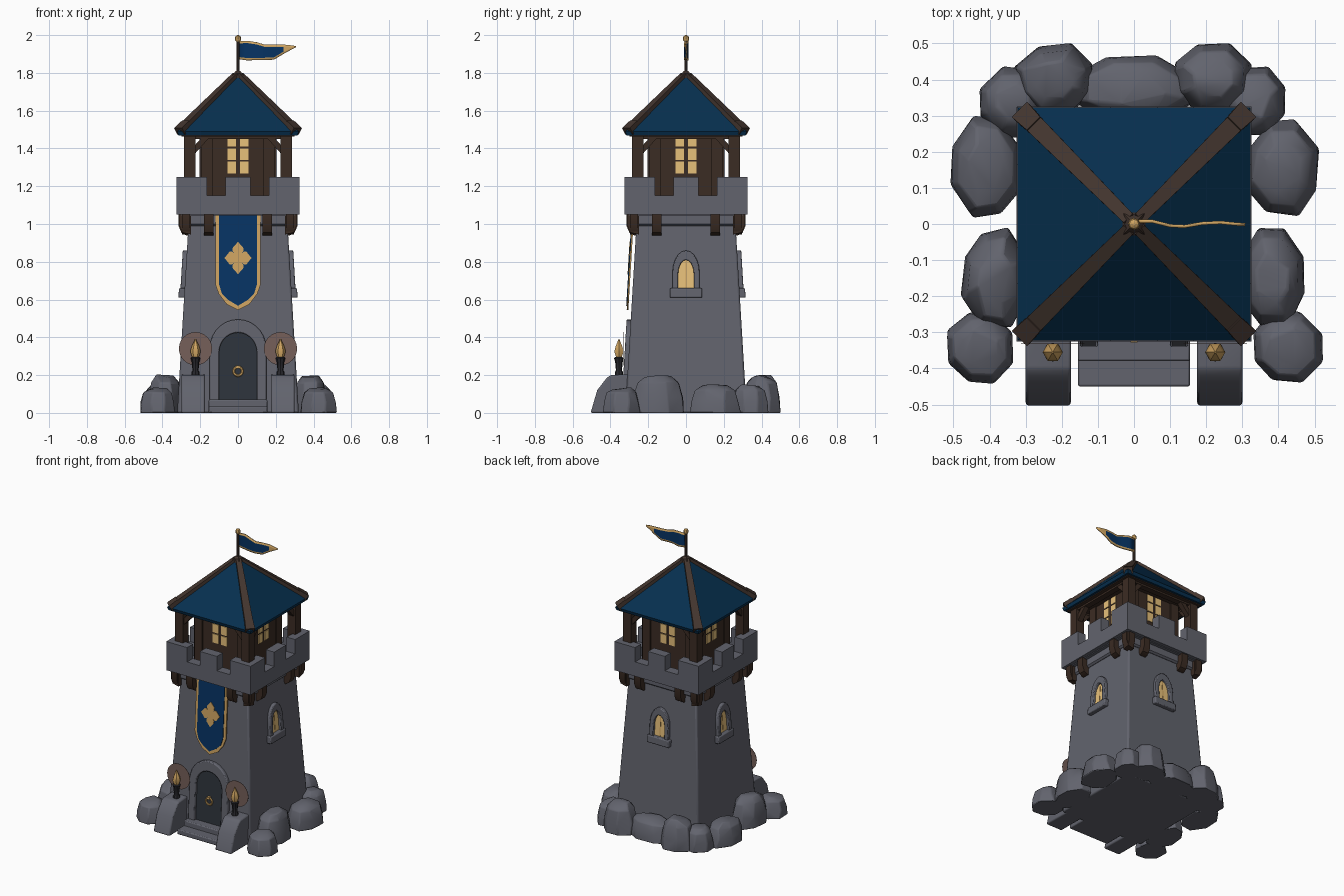
import bpy, bmesh, math, random
from mathutils import Matrix, Vector

if "Cube" in bpy.data.objects:
    bpy.data.objects.remove(bpy.data.objects["Cube"])

def material(name, r, g, b):
    m = bpy.data.materials.new(name)
    m.diffuse_color = (r, g, b, 1)
    m.use_nodes = True
    m.node_tree.nodes["Principled BSDF"].inputs["Base Color"].default_value = m.diffuse_color
    return m

STONE = material("stone grey", 0.122, 0.126, 0.154)
ROOF = material("roof blue", 0.002, 0.029, 0.078)
CLOTH = material("cloth blue", 0.002, 0.033, 0.125)
WOOD = material("dark wood", 0.044, 0.025, 0.017)
RIDGE = material("ridge wood", 0.056, 0.036, 0.028)
GOLD = material("gold trim", 0.62, 0.37, 0.12)
LIGHT = material("window light", 0.86, 0.57, 0.21)
DOOR = material("door slate", 0.027, 0.034, 0.045)
IRON = material("iron", 0.02, 0.02, 0.025)
GLOW = material("torch glow", 0.18, 0.115, 0.10)
SIDES = [i * math.pi / 2 for i in range(4)]

def finish(name, bm, mats, angle=0.0, bevel=0.0):
    bmesh.ops.transform(bm, matrix=Matrix.Rotation(angle, 4, 'Z'), verts=bm.verts)
    bmesh.ops.recalc_face_normals(bm, faces=bm.faces)
    me = bpy.data.meshes.new(name)
    for f in bm.faces:
        f.smooth = True
    bm.to_mesh(me)
    bm.free()
    me.set_sharp_from_angle(angle=math.radians(35))
    for m in (mats if isinstance(mats, list) else [mats]):
        me.materials.append(m)
    ob = bpy.data.objects.new(name, me)
    bpy.context.collection.objects.link(ob)
    if bevel:
        b = ob.modifiers.new("soft edges", 'BEVEL')
        b.width, b.segments = bevel, 2
    return ob

def loft(name, rings, mat, angle=0.0, bevel=0.0):
    """Joins rings of equal length and caps both ends."""
    bm = bmesh.new()
    rs = [[bm.verts.new(p) for p in r] for r in rings]
    n = len(rs[0])
    for a, b in zip(rs, rs[1:]):
        for i in range(n):
            bm.faces.new((a[i], a[(i + 1) % n], b[(i + 1) % n], b[i]))
    bm.faces.new(rs[0])
    bm.faces.new(rs[-1])
    return finish(name, bm, mat, angle, bevel)

def square(h, z):
    return [(-h, -h, z), (h, -h, z), (h, h, z), (-h, h, z)]

def box(name, x0, x1, y0, y1, z0, z1, mat, angle=0.0, bevel=0.0):
    return loft(name, [[(x0, y0, z), (x1, y0, z), (x1, y1, z), (x0, y1, z)] for z in (z0, z1)], mat, angle, bevel)

def wall(z):  # half width of the tapered tower
    return 0.322 - 0.06 * z

def slab(name, pts, d0, d1, mat, angle=0.0, bevel=0.0):
    """Outline (x, z) laid on the sloping wall, from depth d0 to d1."""
    return loft(name, [[(x, -wall(z) - d, z) for x, z in pts] for d in (d0, d1)], mat, angle, bevel)

def side_profile(name, pts, x0, x1, mat, angle=0.0, bevel=0.0):
    return loft(name, [[(x, y, z) for y, z in pts] for x in (x0, x1)], mat, angle, bevel)

def turned(name, x, y, prof, mat, n=8):
    return loft(name, [[(x + r * math.cos(k * math.tau / n), y + r * math.sin(k * math.tau / n), z)
                        for k in range(n)] for r, z in prof], mat)

def beam(name, p, q, w0, w1, t, mat, angle=0.0):
    p, q = Vector(p), Vector(q)
    d = (q - p).normalized()
    s = d.cross(Vector((0, 0, 1))).normalized()
    u = s.cross(d)
    return loft(name, [[c + s * w * a + u * t * b for a, b in ((-.5, -.5), (.5, -.5), (.5, .5), (-.5, .5))]
                       for c, w in ((p, w0), (q, w1))], mat, angle)

def arch(hw, z0, zs, zt, n=10):
    return [(-hw, z0)] + [(-hw * math.cos(math.pi * i / n), zs + (zt - zs) * math.sin(math.pi * i / n))
                          for i in range(n + 1)] + [(hw, z0)]

# Tower body, collar and platform
loft("tower_body", [square(wall(z), z) for z in (0, 0.5, 1.02)], STONE, bevel=0.01)
loft("collar", [square(0.266, 0.99), square(0.278, 1.0), square(0.278, 1.05)], STONE)
box("platform", -0.3, 0.3, -0.3, 0.3, 1.045, 1.09, STONE)

# Battlements: one notched, mitred wall per side
notch = [(-.325, 1.05), (.325, 1.05), (.325, 1.25), (.165, 1.25), (.165, 1.15), (.065, 1.15), (.065, 1.25),
         (-.065, 1.25), (-.065, 1.15), (-.165, 1.15), (-.165, 1.25), (-.325, 1.25)]
for a in SIDES:
    outer = [(x, -.325, z) for x, z in notch]
    inner = [(max(-.26, min(.26, x)), -.26, z) for x, z in notch]
    loft("battlement", [outer, inner], STONE, a)
    for s in (-1, 1):  # corbels
        side_profile("corbel", [(-.25, 1.05), (-.315, 1.05), (-.315, .99), (-.3, .955), (-.275, .94), (-.25, .94)],
                     s * .155 - .024, s * .155 + .024, WOOD, a)
        side_profile("corner_corbel", [(-.25, 1.05), (-.31, 1.05), (-.31, .99), (-.295, .955), (-.25, .945)],
                     s * .275 - .022, s * .275 + .022, WOOD, a)

# Cabin with lit windows, posts and braces
box("cabin", -.195, .195, -.195, .195, 1.08, 1.48, WOOD)
for a in SIDES:
    for x0 in (-.056, .010):
        for z0, z1 in ((1.268, 1.33), (1.34, 1.4), (1.41, 1.458)):
            box("cabin_pane", x0, x0 + .046, -.2, -.19, z0, z1, LIGHT, a)
    for s in (-1, 1):
        box("cabin_corner_board", s * .165 - .03, s * .165 + .03, -.203, -.17, 1.08, 1.47, WOOD, a)
        beam("brace", (s * .25, -.255, 1.37), (s * .165, -.255, 1.465), .035, .035, .03, WOOD, a)
    box("post", .225, .285, -.285, -.225, 1.08, 1.47, WOOD, a)
    box("top_beam", -.28, .28, -.275, -.235, 1.45, 1.475, WOOD, a)

# Roof with hip ridges
box("roof_underside", -.3, .3, -.3, .3, 1.462, 1.48, WOOD)
loft("roof", [square(.315, 1.468), square(.322, 1.49), square(.005, 1.8)], ROOF)
for a in SIDES:
    beam("hip_ridge", (.305, .305, 1.498), (.01, .01, 1.787), .055, .035, .03, RIDGE, a)
    beam("hip_end", (.309, .309, 1.491), (.27, .27, 1.53), .06, .052, .042, RIDGE, a)
loft("roof_cap", [square(.034, 1.765), square(.028, 1.79), square(.012, 1.81)], RIDGE)

# Flag pole and pennant
turned("flag_pole", 0, 0, [(.009, 1.78), (.008, 1.972)], RIDGE)
turned("pole_ball", 0, 0, [(.006, 1.962), (.015, 1.972), (.017, 1.983), (.013, 1.994), (.004, 2.0)], GOLD)
bm = bmesh.new()
cols = []
for x, lo, hi in ((.005, 1.872, 1.968), (.05, 1.866, 1.97), (.1, 1.868, 1.962), (.14, 1.868, 1.95),
                  (.19, 1.87, 1.95), (.24, 1.9, 1.95), (.28, 1.922, 1.946), (.308, 1.936, 1.942)):
    y = .011 * math.cos((x - .03) * math.tau / .2) * (1 - x / .4)
    e = min(.012, (hi - lo) * .4)
    cols.append([bm.verts.new((x, y, z)) for z in (lo, lo + e, hi - e, hi)])
for i, (c, d) in enumerate(zip(cols, cols[1:])):
    for j in range(3):
        f = bm.faces.new((c[j], d[j], d[j + 1], c[j + 1]))
        f.material_index = 0 if j == 1 and i < 5 else 1
m = finish("pennant", bm, [CLOTH, GOLD]).modifiers.new("thickness", 'SOLIDIFY')
m.thickness, m.offset = .009, 0

# Hanging banner with gold edge and cross
def banner(hw, top, tip):
    return [(-hw, top), (-hw, .68), (-hw * .85, .63), (-hw * .5, tip + .03), (0, tip),
            (hw * .5, tip + .03), (hw * .85, .63), (hw, .68), (hw, top)]
slab("banner_edge", banner(.12, 1.046, .545), .016, .0245, GOLD)
slab("banner_cloth", banner(.1, 1.045, .567), .02, .0285, CLOTH)
arm = [(-.02, .02), (-.031, .034), (-.031, .05), (-.016, .064), (0, .08), (.016, .064), (.031, .05), (.031, .034)]
cross = []
for k in range(4):
    c, s = ((1, 0), (0, -1), (-1, 0), (0, 1))[k]
    cross += [((x * c - z * s) * .9, .82 + (x * s + z * c) * 1.08) for x, z in arm]
slab("banner_cross", cross, .0235, .0315, GOLD)

# Arched windows on the sides and back
for a in SIDES[1:]:
    slab("window_light", arch(.045, .66, .73, .815), -.01, .004, LIGHT, a)
    slab("window_mullion", [(-.003, .66), (.003, .66), (.003, .81), (-.003, .81)], 0, .006, GOLD, a)
    slab("window_frame", arch(.072, .655, .74, .86) + arch(.042, .655, .73, .81)[::-1], -.01, .022, STONE, a, .005)
    slab("window_sill", [(-.085, .61), (.085, .61), (.085, .66), (-.085, .66)], -.01, .03, STONE, a, .006)

# Door, frame and ring
slab("door", arch(.105, .06, .32, .43), -.01, .004, DOOR)
slab("door_frame", arch(.15, .02, .34, .495, 14) + arch(.1, .02, .32, .425, 14)[::-1], -.01, .022, STONE, 0, .006)
bpy.ops.mesh.primitive_torus_add(major_radius=.023, minor_radius=.007, major_segments=16, minor_segments=6,
                                 location=(0, -wall(.22) - .01, .22), rotation=(math.pi / 2, 0, 0))
bpy.context.object.name = "door_ring"
bpy.context.object.data.materials.append(GOLD)
box("ring_mount", -.01, .01, -.328, -.3, .236, .252, GOLD)

# Steps, plinths and torches
box("upper_step", -.155, .155, -.38, -.29, 0, .07, STONE, 0, .006)
box("lower_step", -.155, .155, -.45, -.3, 0, .035, STONE, 0, .006)
for s in (-1, 1):
    x = s * .225
    side_profile("plinth", [(-.29, 0), (-.505, 0), (-.47, .12), (-.42, .185), (-.4, .2), (-.29, .205)],
                 s * .175, s * .3, STONE, 0, .008)
    turned("torch_holder", x, -.355, [(.022, .19), (.022, .215), (.016, .225), (.02, .27), (.026, .29), (.018, .296)], IRON)
    turned("torch_flame", x, -.355, [(.014, .285), (.028, .325), (.02, .352), (.002, .392)], GOLD, 6)
    disc = [(x + .088 * math.cos(k * math.tau / 24), .34 + .088 * math.sin(k * math.tau / 24)) for k in range(24)]
    loft("torch_glow", [[(u, y, z) for u, z in disc] for y in (-.333, -.331)], GLOW)

# Boulders round the foot: hulls of shrinking jittered, squarish rings
random.seed(11)
def rock(cx, cy, rx, ry, h):
    bm = bmesh.new()
    jit = [random.uniform(.97, 1.1) for _ in range(8)]
    for k, z in ((1, 0), (.95, .4), (.8, .8), (.5, 1)):
        for i in range(8):
            t = (i + .5 + random.uniform(-.12, .12)) * math.tau / 8
            bm.verts.new((cx + rx * k * jit[i] * math.cos(t), cy + ry * k * jit[i] * math.sin(t),
                          h * z * (1 if z < 1 else random.uniform(.88, 1.02))))
    r = bmesh.ops.convex_hull(bm, input=bm.verts)
    bmesh.ops.delete(bm, geom=[g for g in r["geom_interior"] if isinstance(g, bmesh.types.BMVert)], context='VERTS')
    finish("boulder", bm, STONE, 0, .006)

for s in (-1, 1):
    rock(s * .41, .155, .1, .14, .15)
    rock(s * .385, -.15, .092, .14, .2)
    rock(s * .425, -.34, .098, .1, .135)
    rock(s * .335, .34, .09, .1, .15)
    rock(s * .22, .4, .112, .102, .2)
rock(0, .375, .17, .09, .14)
